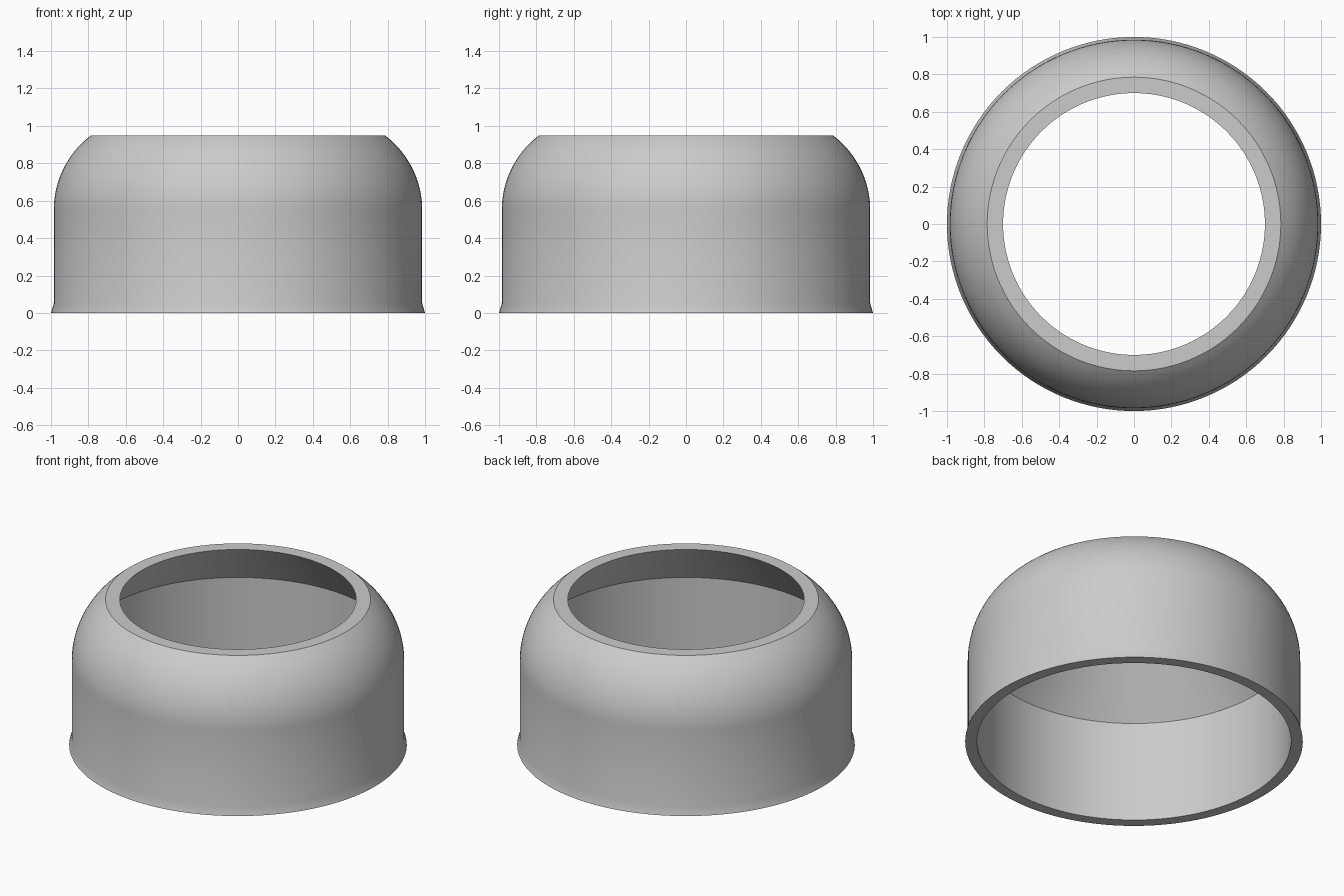
import bpy
import bmesh
import math

SEGMENTS = 128

cube = bpy.data.objects.get("Cube")
if cube:
    bpy.data.objects.remove(cube, do_unlink=True)


def make_material(name, colour):
    mat = bpy.data.materials.new(name)
    mat.use_nodes = True
    mat.diffuse_color = colour
    mat.node_tree.nodes["Principled BSDF"].inputs["Base Color"].default_value = colour
    return mat


def lathe(name, profile, mat):
    """Revolve a closed (radius, height) profile around z."""
    bm = bmesh.new()
    verts = [bm.verts.new((r, 0, z)) for r, z in profile]
    edges = [bm.edges.new((v, verts[i - 1])) for i, v in enumerate(verts)]
    bmesh.ops.spin(bm, geom=verts + edges, cent=(0, 0, 0), axis=(0, 0, 1),
                   angle=math.tau, steps=SEGMENTS, use_merge=True)
    bmesh.ops.remove_doubles(bm, verts=bm.verts, dist=0.0001)
    bmesh.ops.recalc_face_normals(bm, faces=bm.faces)
    mesh = bpy.data.meshes.new(name)
    bm.to_mesh(mesh)
    bm.free()
    mesh.materials.append(mat)
    obj = bpy.data.objects.new(name, mesh)
    bpy.context.collection.objects.link(obj)
    bpy.ops.object.select_all(action="DESELECT")
    obj.select_set(True)
    bpy.context.view_layer.objects.active = obj
    bpy.ops.object.shade_smooth_by_angle(angle=math.radians(30))
    return obj


grey = make_material("plain grey", (0.6, 0.6, 0.6, 1))

# Flared foot and straight outer wall
outer = [(1.0, 0), (0.985, 0.05)]

# Rounded shoulder, cut off flat at the top opening
radius, base = 0.5, 0.55
end = math.asin(0.4 / radius)
steps = 16
for i in range(steps + 1):
    a = end * i / steps
    outer.append((0.985 - radius + radius * math.cos(a), base + radius * math.sin(a)))

# Top opening, sloped inner ceiling and straight bore
inner = [(0.7, 0.95), (0.93, 0.66), (0.93, 0)]

lathe("collar_shell", outer + inner, grey)
